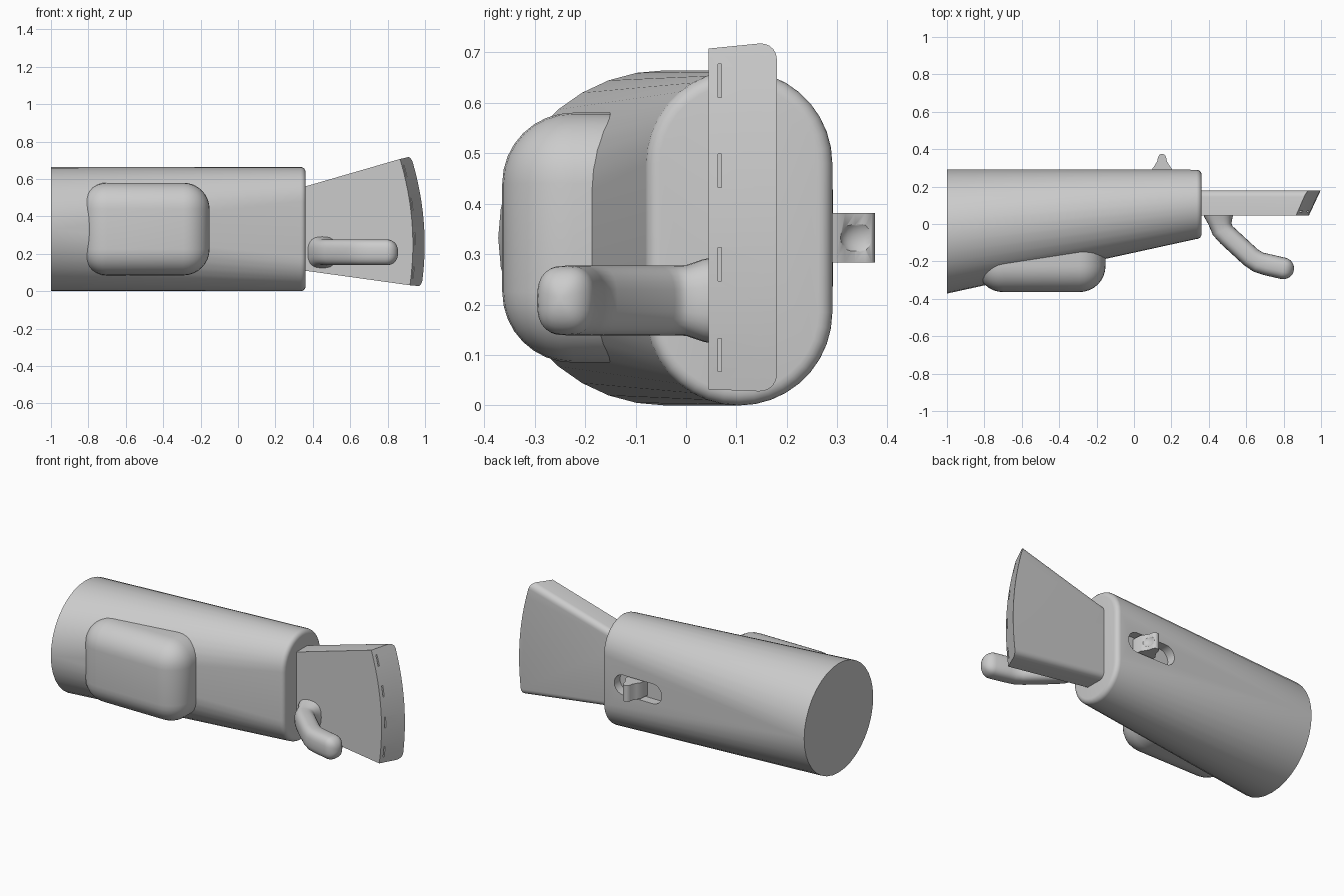
import bpy, bmesh, math
from mathutils import Vector

if "Cube" in bpy.data.objects:
    bpy.data.objects.remove(bpy.data.objects["Cube"])

def finish(bm, name, angle=35):
    bmesh.ops.remove_doubles(bm, verts=bm.verts, dist=1e-5)
    bmesh.ops.recalc_face_normals(bm, faces=bm.faces)
    me = bpy.data.meshes.new(name)
    bm.to_mesh(me)
    bm.free()
    ob = bpy.data.objects.new(name, me)
    bpy.context.collection.objects.link(ob)
    smooth(ob, angle)
    return ob

def smooth(ob, angle=35):
    bpy.ops.object.select_all(action='DESELECT')
    ob.select_set(True)
    bpy.context.view_layer.objects.active = ob
    bpy.ops.object.shade_smooth_by_angle(angle=math.radians(angle))

def loft(name, rings, angle=35):
    bm = bmesh.new()
    loops = [[bm.verts.new(p) for p in r] for r in rings]
    n = len(loops[0])
    for a, b in zip(loops, loops[1:]):
        for i in range(n):
            j = (i + 1) % n
            bm.faces.new((a[i], a[j], b[j], b[i]))
    bm.faces.new(loops[0])
    bm.faces.new(loops[-1])
    return finish(bm, name, angle)

def box(name, lo, hi, bevel=0, segs=8):
    bm = bmesh.new()
    bmesh.ops.create_cube(bm, size=1)
    for v in bm.verts:
        v.co = [(l + h) / 2 + c * (h - l) for l, h, c in zip(lo, hi, v.co)]
    if bevel:
        bmesh.ops.bevel(bm, geom=bm.edges[:], offset=bevel, segments=segs,
                        profile=0.5, affect='EDGES')
    return finish(bm, name)

def cut(ob, cutter):
    m = ob.modifiers.new("cut", 'BOOLEAN')
    m.operation, m.object, m.solver = 'DIFFERENCE', cutter, 'EXACT'
    bpy.context.view_layer.objects.active = ob
    bpy.ops.object.modifier_apply(modifier=m.name)
    bpy.data.objects.remove(cutter)

def stadium(r, h, steps=36):
    # two half circles of radius r, pushed apart by h
    pts = []
    for s, a0 in ((1, 0), (-1, math.pi)):
        for i in range(steps // 2 + 1):
            t = a0 + math.pi * i / (steps // 2)
            pts.append((r * math.cos(t), r * math.sin(t) + s * h))
    return pts

# Body: round at the back end, stadium with rounded rim at the front end
ZC, H, R = 0.332, 0.147, 0.185
rings = [[(-1, -0.04 + u, ZC + v) for u, v in stadium(0.332, 0)]]
for i in range(6):
    t = math.pi / 2 * i / 5
    inset = 0.028 * (1 - math.cos(t))
    rings.append([(0.334 + 0.028 * math.sin(t), 0.105 + u, ZC + v)
                  for u, v in stadium(R - inset, H)])
body = loft("body", rings)

# Slot in the rear wall for the sliding knob
cut(body, loft("slot_cutter", [[(0.12 + v, y, ZC + u) for u, v in stadium(0.06, 0.1)]
                               for y in (0.235, 0.32)]))
smooth(body)

# Rounded pad on the front side
box("side_pad", (-0.84, -0.364, 0.085), (-0.152, 0.02, 0.58), 0.14)

# Fan-shaped blade with a slanted, arched end
def end_x(z, y):
    return 0.935 + 0.063 * (y - 0.045) / 0.135 - 0.33 * (z - 0.25) ** 2

rings = []
layers = [(0.045, 0)] + [(0.145 + 0.035 * math.sin(t), 0.035 * (1 - math.cos(t)))
                         for t in [math.pi / 2 * i / 5 for i in range(6)]]
for y, ins in layers:
    top, bot = 0.707 + 0.1 * (y - 0.045) - ins, 0.032 - 0.04 * (y - 0.045) + ins
    ring = [(0.3, y, 0.543 - ins), (0.3, y, 0.118 + ins)]
    for i in range(13):
        z = bot + (top - bot) * i / 12
        ring.append((end_x(z, y), y, z))
    rings.append(ring)
blade = loft("blade", rings, 30)

# Row of narrow slits along the blade end
for z in (0.1, 0.28, 0.465, 0.643):
    x = end_x(z, 0.066)
    cut(blade, box("slit_cutter", (x - 0.02, 0.063, z - 0.033), (x + 0.02, 0.07, z + 0.033)))
smooth(blade, 30)

# Bent lever: (x, y, direction angle, half width, half height)
def lever_ring(x, y, deg, a, b):
    d = math.radians(deg)
    n = Vector((-math.sin(d), math.cos(d), 0))
    out = []
    for i in range(28):
        t = 2 * math.pi * i / 28
        c, s = math.cos(t), math.sin(t)
        u = a * math.copysign(abs(c) ** 0.75, c)
        v = b * math.copysign(abs(s) ** 0.75, s)
        out.append(Vector((x, y, 0.208)) + n * u + Vector((0, 0, v)))
    return out

path = [(0.45, 0.06, -90, 0.083, 0.086), (0.452, 0.035, -90, 0.075, 0.082),
        (0.46, 0.0, -86, 0.061, 0.07), (0.474, -0.035, -66, 0.058, 0.069),
        (0.5, -0.063, -43, 0.056, 0.069), (0.625, -0.178, -41, 0.056, 0.069),
        (0.665, -0.204, -27, 0.057, 0.069), (0.71, -0.217, -13, 0.058, 0.069)]
tip = math.radians(-13)
for i in range(7):
    t = math.pi / 2 * i / 6.5
    d = 0.09 + 0.058 * math.sin(t)
    k = math.cos(t)
    path.append((0.71 + d * math.cos(tip), -0.217 + d * math.sin(tip), -13,
                 0.058 * k, 0.012 * k ** 0.5 + 0.057 * k))
loft("lever", [lever_ring(*p) for p in path], 50)

# Sliding knob: waisted profile with a dished face
half = [(0.055, 0.235), (0.052, 0.295), (0.038, 0.315), (0.026, 0.335),
        (0.022, 0.355), (0.016, 0.368), (0.007, 0.374)]
prof = [(0.15 + w, y) for w, y in half] + [(0.15 - w, y) for w, y in reversed(half)]
knob = loft("slider_knob", [[(x, y, z) for x, y in prof] for z in (0.283, 0.381)], 40)
bm = bmesh.new()
bmesh.ops.create_uvsphere(bm, u_segments=24, v_segments=16, radius=0.05)
for v in bm.verts:
    v.co = (v.co.x * 0.7 + 0.2, v.co.y + 0.355, v.co.z * 0.85 + ZC)
cut(knob, finish(bm, "dish_cutter"))
smooth(knob, 40)
